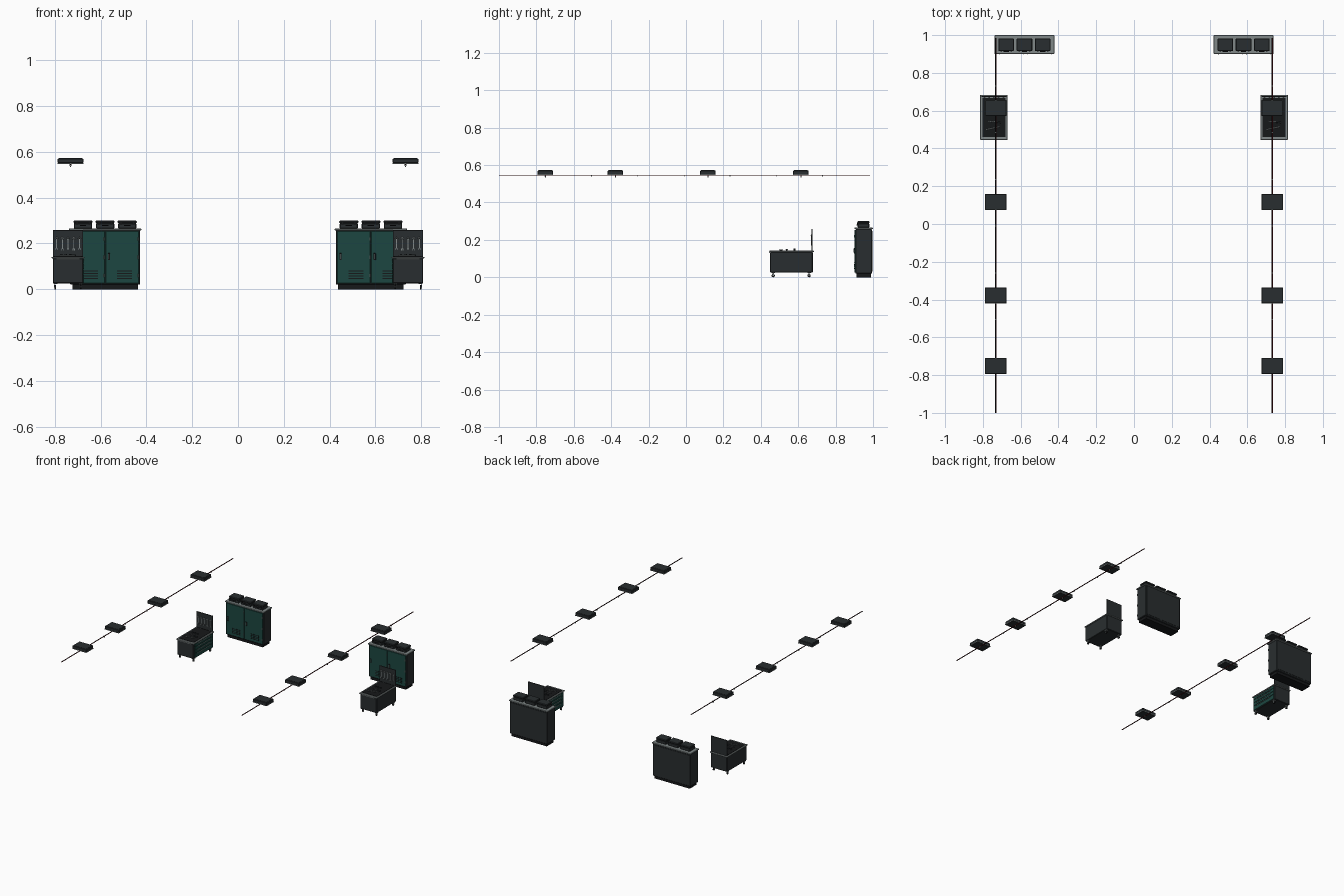
import bpy, math
from mathutils import Vector

if "Cube" in bpy.data.objects:
    bpy.data.objects.remove(bpy.data.objects["Cube"])


def mat(name, r, g, b):
    m = bpy.data.materials.new(name)
    m.diffuse_color = (r, g, b, 1)
    m.use_nodes = True
    m.node_tree.nodes["Principled BSDF"].inputs["Base Color"].default_value = m.diffuse_color
    return m


DARK = mat("charcoal", 0.022, 0.027, 0.029)
BLACK = mat("black", 0.008, 0.009, 0.010)
GREEN = mat("dark_green", 0.012, 0.062, 0.052)
STEEL = mat("steel", 0.22, 0.25, 0.25)
RED = mat("dark_red", 0.10, 0.008, 0.010)


def box(name, x, y, z, m, bevel=0.0):
    """Box from (min, max) ranges on each axis."""
    lo, hi = zip(*[sorted(r) for r in (x, y, z)])
    bpy.ops.mesh.primitive_cube_add(size=1, location=[(a + b) / 2 for a, b in zip(lo, hi)])
    o = bpy.context.object
    o.name = name
    o.scale = [b - a for a, b in zip(lo, hi)]
    bpy.ops.object.transform_apply(location=False, rotation=False, scale=True)
    if bevel:
        b = o.modifiers.new("bevel", 'BEVEL')
        b.width, b.segments = bevel, 1
    o.data.materials.append(m)
    return o


def rod(name, a, b, r, m, n=12):
    """Cylinder running from point a to point b."""
    a, b = Vector(a), Vector(b)
    d = b - a
    bpy.ops.mesh.primitive_cylinder_add(vertices=n, radius=r, depth=d.length, location=(a + b) / 2)
    o = bpy.context.object
    o.name = name
    o.rotation_euler = d.to_track_quat('Z', 'Y').to_euler()
    o.data.materials.append(m)
    bpy.ops.object.shade_smooth_by_angle(angle=math.radians(40))
    return o


def around(c, w):
    return (c - w / 2, c + w / 2)


def cabinet(cx):
    box("cabinet_plinth", around(cx, 0.285), (0.912, 0.988), (0, 0.024), BLACK)
    box("cabinet_body", around(cx, 0.305), (0.906, 0.995), (0.02, 0.258), DARK, 0.003)
    box("cabinet_worktop", around(cx, 0.316), (0.9, 1.0), (0.257, 0.265), STEEL, 0.002)
    box("cabinet_back_panel", around(cx, 0.285), (0.994, 0.997), (0.032, 0.248), DARK)
    for i in (-1, 1):
        dx = cx + i * 0.0745
        box("cabinet_door", around(dx, 0.146), (0.901, 0.908), (0.026, 0.254), GREEN, 0.0015)
        # louvres
        for k in range(4):
            z = 0.045 + k * 0.011
            box("door_louvre", around(dx + 0.01, 0.066), (0.8995, 0.903), (z, z + 0.004), BLACK)
        # hinges on one edge, latch handle on the other
        for z in (0.06, 0.14, 0.22):
            rod("door_hinge", (dx + 0.07, 0.9, z - 0.007), (dx + 0.07, 0.9, z + 0.007), 0.0022, STEEL, 8)
        hx = dx - 0.058
        box("handle_plate", around(hx, 0.01), (0.899, 0.902), (0.127, 0.158), BLACK, 0.001)
        rod("door_handle", (hx, 0.897, 0.132), (hx, 0.897, 0.153), 0.002, STEEL, 8)
    # equipment cases on the worktop
    for i in (-1, 0, 1):
        x = cx + i * 0.0965
        box("case_base", around(x, 0.08), (0.918, 0.98), (0.265, 0.288), DARK, 0.003)
        box("case_lid", around(x, 0.083), (0.916, 0.982), (0.2895, 0.3), DARK, 0.003)
        box("case_seal", around(x, 0.077), (0.92, 0.978), (0.287, 0.2905), BLACK)
        box("case_handle", around(x, 0.028), (0.911, 0.915), (0.277, 0.281), BLACK)
        for j in (-1, 1):
            box("case_handle_arm", around(x + j * 0.0125, 0.003), (0.911, 0.92), (0.277, 0.281), BLACK)
            box("case_latch", around(x + j * 0.027, 0.008), (0.914, 0.919), (0.281, 0.293), BLACK)


def cart(s):
    cx = s * 0.742
    inner = cx - s * 0.066
    box("cart_body", around(cx, 0.132), (0.45, 0.678), (0.026, 0.136), DARK, 0.003)
    box("cart_top", around(cx, 0.144), (0.445, 0.684), (0.135, 0.142), STEEL, 0.002)
    box("cart_mat", around(cx, 0.122), (0.46, 0.668), (0.141, 0.1445), BLACK)
    # drawers on the side facing the middle of the room
    for k, (z0, z1) in enumerate([(0.03, 0.062), (0.065, 0.086), (0.089, 0.11), (0.113, 0.132)]):
        box("cart_drawer", (inner, inner - s * 0.004), (0.458, 0.67), (z0, z1), GREEN, 0.001)
        box("drawer_pull", (inner - s * 0.003, inner - s * 0.0065), (0.49, 0.638), (z1 - 0.006, z1 - 0.003), STEEL)
    # push handle under the front edge
    rod("cart_push_bar", (cx - 0.05, 0.447, 0.132), (cx + 0.05, 0.447, 0.132), 0.0025, STEEL, 8)
    # casters
    for dx in (-0.055, 0.055):
        for y in (0.466, 0.658):
            x = cx + dx
            box("caster_plate", around(x, 0.016), around(y, 0.018), (0.022, 0.027), STEEL)
            for j in (-1, 1):
                box("caster_fork", around(x + j * 0.0045, 0.0015), around(y, 0.007), (0.007, 0.024), STEEL)
            rod("caster_wheel", (x - 0.0035, y, 0.009), (x + 0.0035, y, 0.009), 0.009, BLACK, 16)
    # tool board with hanging spanners
    box("tool_board", around(cx, 0.132), (0.672, 0.677), (0.142, 0.258), DARK, 0.001)
    for i in range(5):
        x = cx + (i - 2) * 0.025
        z0 = 0.178 - 0.003 * (i % 2)
        rod("tool_hook", (x, 0.673, 0.224), (x, 0.666, 0.224), 0.0015, STEEL, 6)
        box("spanner_shaft", around(x, 0.004), (0.668, 0.671), (z0, 0.218), STEEL)
        bpy.ops.mesh.primitive_torus_add(major_segments=12, minor_segments=6, major_radius=0.0045,
                                         minor_radius=0.0015, location=(x, 0.6695, 0.222),
                                         rotation=(math.pi / 2, 0, 0))
        bpy.context.object.name = "spanner_ring"
        bpy.context.object.data.materials.append(STEEL)
        for j in (-1, 1):
            box("spanner_jaw", around(x + j * 0.0033, 0.0025), (0.668, 0.671), (z0 - 0.006, z0 + 0.002), STEEL)
    # loose tools on the mat
    rod("loose_bar", (cx - 0.04, 0.5, 0.147), (cx + 0.03, 0.515, 0.147), 0.0025, STEEL, 8)
    rod("loose_driver_shaft", (cx - 0.03, 0.545, 0.147), (cx + 0.01, 0.54, 0.147), 0.0018, STEEL, 8)
    rod("loose_driver_grip", (cx + 0.01, 0.54, 0.148), (cx + 0.035, 0.537, 0.148), 0.004, DARK, 8)
    for i in range(3):
        x = cx - 0.03 + i * 0.02
        rod("socket", (x, 0.58, 0.144), (x, 0.58, 0.153), 0.005, DARK, 12)


def overhead_line(s):
    x = s * 0.731
    for i, m in ((-1, BLACK), (1, RED)):
        rod("overhead_cable", (x + i * 0.0018, -1, 0.545), (x + i * 0.0018, 0.985, 0.545), 0.002, m, 8)
    # cable clips
    for y in (-0.755, -0.505, -0.26, -0.01, 0.235, 0.485, 0.73):
        box("cable_clip", around(x, 0.008), around(y, 0.004), (0.538, 0.548), STEEL)
    # hanging boxes with a pale base plate
    for y in (-0.752, -0.378, 0.117, 0.614):
        box("hanging_box", around(x, 0.112), around(y, 0.082), (0.551, 0.571), DARK, 0.002)
        box("hanging_box_lid", around(x, 0.102), around(y, 0.072), (0.57, 0.5725), DARK)
        box("hanging_box_plate", around(x, 0.114), around(y, 0.084), (0.5475, 0.552), STEEL)
        box("hanging_box_underside", around(x, 0.108), around(y, 0.078), (0.5465, 0.548), DARK)
        rod("hanging_box_plug", (x, y, 0.534), (x, y, 0.547), 0.0025, STEEL, 8)


for side in (-1, 1):
    cabinet(side * 0.58)
    cart(side)
    overhead_line(side)
